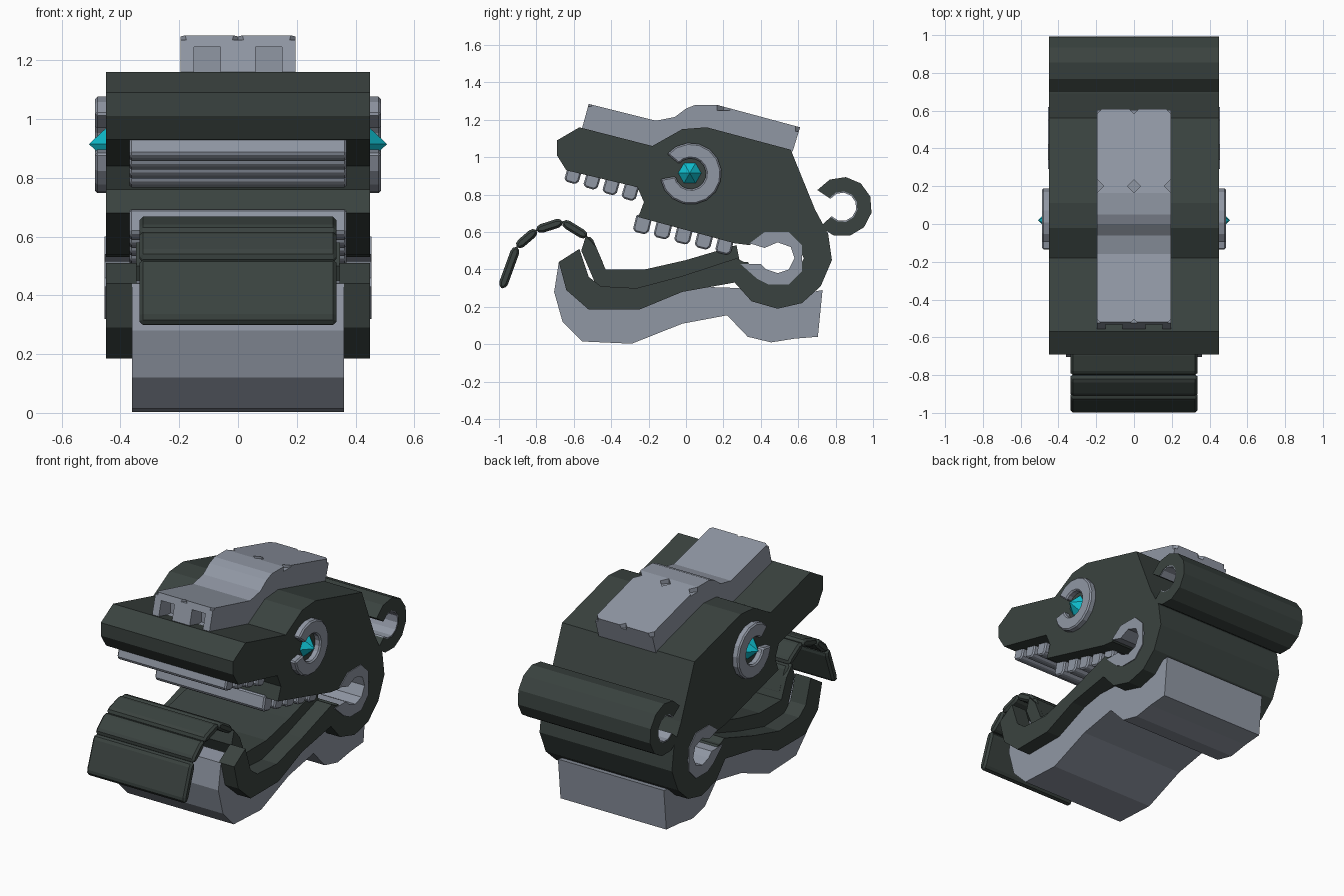
import bpy, bmesh, math
from mathutils import Matrix, Vector

if "Cube" in bpy.data.objects:
    bpy.data.objects.remove(bpy.data.objects["Cube"], do_unlink=True)


def material(name, rgb):
    m = bpy.data.materials.new(name)
    m.use_nodes = True
    m.diffuse_color = (*rgb, 1)
    bsdf = m.node_tree.nodes["Principled BSDF"]
    bsdf.inputs["Base Color"].default_value = (*rgb, 1)
    return m


DARK = material("dark slate", (0.042, 0.055, 0.050))
LIGHT = material("pale steel", (0.28, 0.31, 0.37))
CYAN = material("cyan gem", (0.005, 0.52, 0.63))


def finish(bm, name, mat):
    bmesh.ops.recalc_face_normals(bm, faces=bm.faces)
    mesh = bpy.data.meshes.new(name)
    bm.to_mesh(mesh)
    bm.free()
    mesh.materials.append(mat)
    ob = bpy.data.objects.new(name, mesh)
    bpy.context.collection.objects.link(ob)
    return ob


def prism(name, profile, x0, x1, mat, bevel=0):
    """Extrude a (y, z) outline sideways from x0 to x1."""
    bm = bmesh.new()
    face = bm.faces.new([bm.verts.new((x0, y, z)) for y, z in profile])
    out = bmesh.ops.extrude_face_region(bm, geom=[face])
    moved = [v for v in out["geom"] if isinstance(v, bmesh.types.BMVert)]
    bmesh.ops.translate(bm, verts=moved, vec=(x1 - x0, 0, 0))
    ob = finish(bm, name, mat)
    if bevel:
        mod = ob.modifiers.new("chamfer", "BEVEL")
        mod.width, mod.segments, mod.limit_method = bevel, 1, "ANGLE"
        mod.angle_limit = math.radians(50)
    return ob


def open_ring(cy, cz, outer, inner, start, end, n):
    """C-shaped outline, angles in degrees."""
    angles = [math.radians(start + (end - start) * i / n) for i in range(n + 1)]
    arc = lambda r, a: (cy + r * math.cos(a), cz + r * math.sin(a))
    return [arc(outer, a) for a in angles] + [arc(inner, a) for a in reversed(angles)]


# Skull with the hinge socket cut into its rear
skull = [(-0.69, 1.09), (-0.57, 1.16), (-0.18, 1.06), (-0.02, 1.15), (0.11, 1.16),
         (0.56, 1.04), (0.69, 0.72), (0.76, 0.59), (0.78, 0.45), (0.72, 0.31),
         (0.62, 0.22), (0.49, 0.19), (0.35, 0.23), (0.26, 0.33), (0.27, 0.44),
         (0.33, 0.44), (0.39, 0.36), (0.49, 0.33), (0.58, 0.36), (0.63, 0.46),
         (0.58, 0.56), (0.49, 0.60), (0.40, 0.57), (0.34, 0.53), (0.26, 0.54),
         (-0.255, 0.68), (-0.225, 0.76), (-0.26, 0.84), (-0.64, 0.93), (-0.69, 1.01)]
prism("skull", skull, -0.45, 0.45, DARK)

# Hinge lining, open towards the mouth
hinge = [(0.29, 0.43), (0.38, 0.35), (0.44, 0.32), (0.55, 0.32), (0.62, 0.39), (0.62, 0.53),
         (0.55, 0.60), (0.42, 0.60), (0.34, 0.54), (0.42, 0.515), (0.49, 0.545), (0.56, 0.52),
         (0.58, 0.46), (0.55, 0.40), (0.49, 0.38), (0.43, 0.40), (0.40, 0.43)]
prism("hinge_lining", hinge, -0.455, 0.455, LIGHT)

# Rolled tube at the back with a thin pale lining
prism("rear_tube", open_ring(0.835, 0.735, 0.16, 0.083, -138, 146, 9), -0.45, 0.45, DARK)
prism("rear_tube_lining", open_ring(0.835, 0.735, 0.085, 0.076, -138, 146, 9), -0.448, 0.448, LIGHT)

# Lower jaw: pale chin, dark side rails and mouth floor
chin = [(-0.68, 0.44), (-0.705, 0.28), (-0.66, 0.12), (-0.555, 0.015), (-0.29, 0.003),
        (-0.02, 0.11), (0.22, 0.155), (0.33, 0.04), (0.455, 0.01), (0.58, 0.03),
        (0.705, 0.04), (0.73, 0.29), (0.62, 0.27), (0.49, 0.25), (0.3, 0.3),
        (0.0, 0.31), (-0.25, 0.27), (-0.5, 0.3), (-0.57, 0.45)]
prism("chin", chin, -0.36, 0.36, LIGHT)

rail = [(-0.68, 0.44), (-0.57, 0.51), (-0.52, 0.36), (-0.455, 0.31), (-0.265, 0.30),
        (-0.02, 0.365), (0.27, 0.46), (0.33, 0.43), (0.37, 0.34), (0.35, 0.23),
        (0.26, 0.33), (-0.02, 0.28), (-0.25, 0.185), (-0.52, 0.185), (-0.64, 0.29)]
for side, label in ((1, "left"), (-1, "right")):
    prism(label + "_jaw_rail", rail, side * 0.345, side * 0.45, DARK)

floor = [(-0.535, 0.58), (-0.48, 0.52), (-0.43, 0.40), (-0.22, 0.40), (0.0, 0.45), (0.27, 0.53),
         (0.30, 0.38), (-0.02, 0.33), (-0.27, 0.28), (-0.47, 0.29), (-0.56, 0.50)]
prism("mouth_floor", floor, -0.348, 0.348, DARK)

# Tongue made of chamfered plates along a curling path
path = [Vector(p) for p in ((-0.985, 0.30), (-0.905, 0.52), (-0.80, 0.61),
                            (-0.66, 0.655), (-0.53, 0.575), (-0.455, 0.40))]
for i, (a, b) in enumerate(zip(path, path[1:])):
    d = (b - a).normalized()
    n = Vector((-d.y, d.x)) * 0.024
    plate = [a + n * 0.6, a + d * 0.03 + n, b - d * 0.03 + n, b + n * 0.6,
             b - n * 0.6, b - d * 0.03 - n, a + d * 0.03 - n, a - n * 0.6]
    prism(f"tongue_plate_{i + 1}", plate, -0.335, 0.335, DARK, 0.012)

# Two rows of broad teeth hanging from the upper jaw
for row, count, first, last, size in (("front", 4, (-0.605, 0.90), (-0.30, 0.81), 0.078),
                                      ("rear", 5, (-0.235, 0.635), (0.205, 0.525), 0.085)):
    a, b = Vector(first), Vector(last)
    d = (b - a).normalized()
    down = Vector((d.y, -d.x))
    for i in range(count):
        c = a.lerp(b, i / (count - 1))
        tooth = [c + d * u * size + down * v * size for u, v in
                 ((-0.5, -0.6), (0.5, -0.6), (0.5, 0.25), (0.32, 0.5), (-0.35, 0.5), (-0.5, 0.3))]
        prism(f"{row}_tooth_{i + 1}", tooth, -0.37, 0.37, LIGHT, 0.008)

# Brow crest with chamfered edges, notches and front nostrils
crest = [(-0.52, 1.285), (-0.16, 1.195), (-0.06, 1.215), (0.0, 1.26), (0.05, 1.28),
         (0.165, 1.28), (0.61, 1.16), (0.57, 1.03), (0.1, 1.05), (-0.18, 1.04), (-0.56, 1.14)]
crest_ob = prism("brow_crest", crest, -0.195, 0.195, LIGHT)
bm = bmesh.new()
top = lambda y: 1.285 - 0.25 * (y + 0.52) if y < -0.1 else 1.28 - 0.27 * max(0, y - 0.165)
for x in (-0.195, 0, 0.195):
    for y in (-0.54, -0.1, 0.2, 0.62):
        bmesh.ops.create_cone(bm, cap_ends=True, segments=4, radius1=0.035, radius2=0.035, depth=0.05,
                              matrix=Matrix.Translation((x, y, top(y) + 0.005)))
for x in (-0.105, 0.105):
    bmesh.ops.create_cube(bm, size=1, matrix=Matrix.Translation((x, -0.52, 1.19))
                          @ Matrix.Diagonal((0.09, 0.16, 0.11, 1)))
cutter = finish(bm, "crest_cutter", LIGHT)
cutter.hide_render = True
mod = crest_ob.modifiers.new("notches", "BOOLEAN")
mod.operation, mod.solver, mod.object = "DIFFERENCE", "EXACT", cutter
bpy.context.view_layer.update()
baked = bpy.data.meshes.new_from_object(crest_ob.evaluated_get(bpy.context.evaluated_depsgraph_get()))
crest_ob.modifiers.clear()
crest_ob.data = baked
bpy.data.objects.remove(cutter, do_unlink=True)

# Eyes: open socket ring and a faceted gem
for side, label in ((1, "left"), (-1, "right")):
    ring = open_ring(0.025, 0.912, 0.165, 0.082, -170, 140, 14)
    prism(label + "_eye_ring", ring, side * 0.44, side * 0.487, LIGHT, 0.008)
    bm = bmesh.new()
    bmesh.ops.create_cone(bm, cap_ends=True, segments=6, radius1=0.07, radius2=0, depth=0.065,
                          matrix=Matrix.Translation((side * 0.475, 0.02, 0.915))
                          @ Matrix.Rotation(side * math.pi / 2, 4, "Y"))
    finish(bm, label + "_eye_gem", CYAN)
